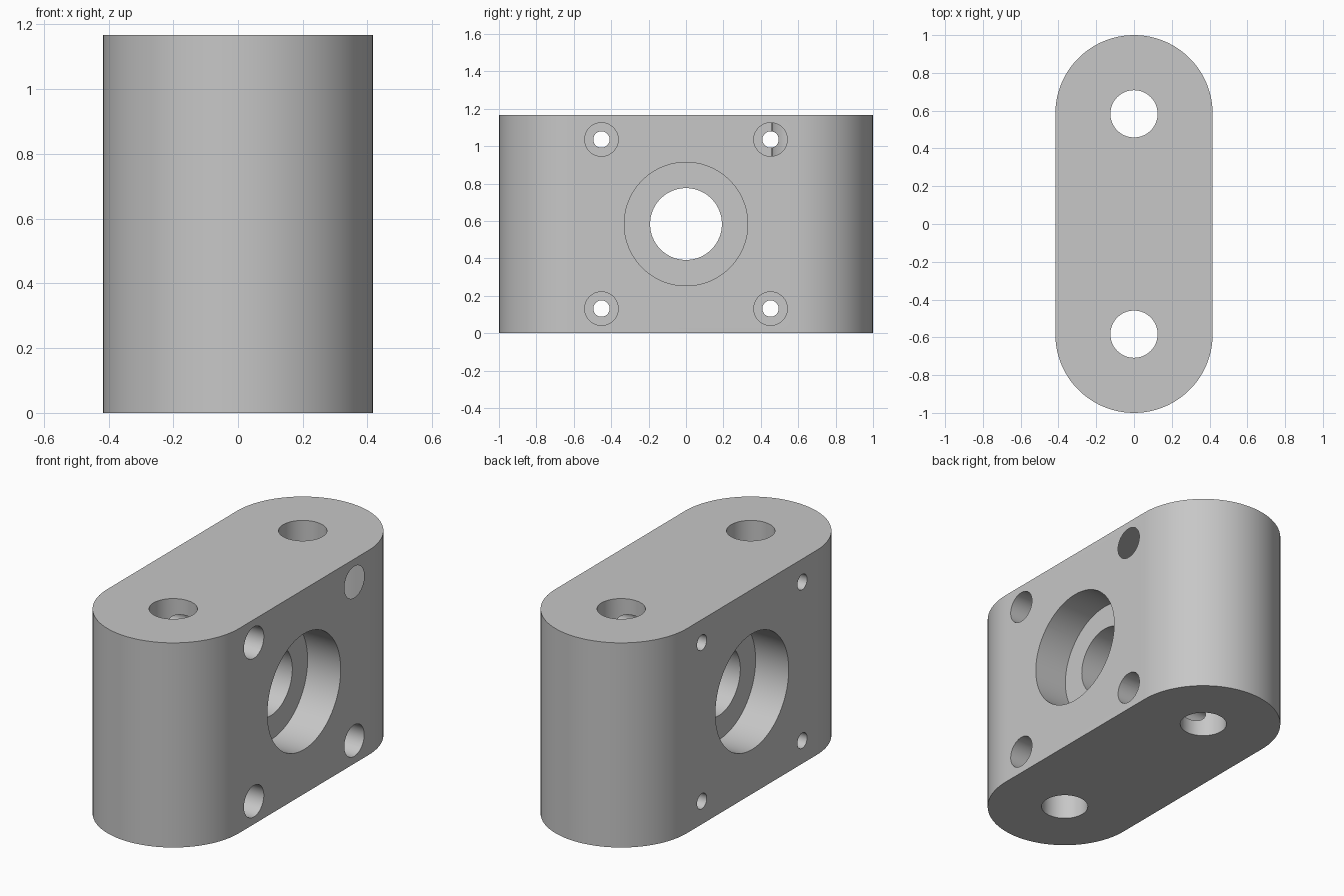
import bpy, bmesh, math
from mathutils import Matrix, Vector

if "Cube" in bpy.data.objects:
    bpy.data.objects.remove(bpy.data.objects["Cube"], do_unlink=True)

HEIGHT = 7 / 6
RADIUS = 5 / 12          # half the block's thickness, and its end radius
PIN_Y = 1 - RADIUS       # centres of the rounded ends
MID = HEIGHT / 2
SCREW = 0.452            # screw offset from the block centre

# Single material
grey = bpy.data.materials.new("light grey")
grey.use_nodes = True
colour = (0.57, 0.57, 0.57, 1)
grey.diffuse_color = colour
grey.node_tree.nodes["Principled BSDF"].inputs["Base Color"].default_value = colour


def make_object(name, bm):
    mesh = bpy.data.meshes.new(name)
    bmesh.ops.recalc_face_normals(bm, faces=bm.faces)
    bm.to_mesh(mesh)
    bm.free()
    mesh.materials.append(grey)
    obj = bpy.data.objects.new(name, mesh)
    bpy.context.collection.objects.link(obj)
    return obj


# Block: stadium outline extruded upward
bm = bmesh.new()
steps = 48
outline = []
for end in (1, -1):
    for i in range(steps + 1):
        a = math.pi * i / steps
        outline.append(bm.verts.new((end * RADIUS * math.cos(a),
                                     end * (PIN_Y + RADIUS * math.sin(a)), 0)))
base = bm.faces.new(outline)
top = bmesh.ops.extrude_face_region(bm, geom=[base])
bmesh.ops.translate(bm, vec=(0, 0, HEIGHT),
                    verts=[v for v in top["geom"] if isinstance(v, bmesh.types.BMVert)])
block = make_object("mounting_block", bm)

bpy.context.view_layer.objects.active = block
block.select_set(True)


def drill(start, end, radius, sides=64):
    """Cut a round hole between two points."""
    start, end = Vector(start), Vector(end)
    axis = end - start
    turn = axis.to_track_quat('Z', 'Y').to_matrix().to_4x4()
    bm = bmesh.new()
    bmesh.ops.create_cone(bm, cap_ends=True, segments=sides, radius1=radius,
                          radius2=radius, depth=axis.length,
                          matrix=Matrix.Translation((start + end) / 2) @ turn)
    cutter = make_object("hole_cutter", bm)
    cutter.hide_render = True
    cut = block.modifiers.new("hole", 'BOOLEAN')
    cut.operation, cut.solver, cut.object = 'DIFFERENCE', 'EXACT', cutter
    bpy.ops.object.modifier_apply(modifier=cut.name)
    bpy.data.objects.remove(cutter, do_unlink=True)


# Central bore with a recess on each side
drill((-1, 0, MID), (1, 0, MID), 0.192, 96)
for side in (1, -1):
    drill((side * 0.208, 0, MID), (side, 0, MID), 0.33, 96)

# Vertical pin holes
for side in (1, -1):
    drill((0, side * PIN_Y, -1), (0, side * PIN_Y, 2), 0.125)

# Screw holes, counterbored on the left side
for sy in (1, -1):
    for sz in (1, -1):
        y, z = sy * SCREW, MID + sz * SCREW
        drill((-1, y, z), (1, y, z), 0.0437, 48)
        drill((0.208, y, z), (1, y, z), 0.0896, 48)

bpy.ops.object.shade_smooth_by_angle(angle=math.radians(30))
